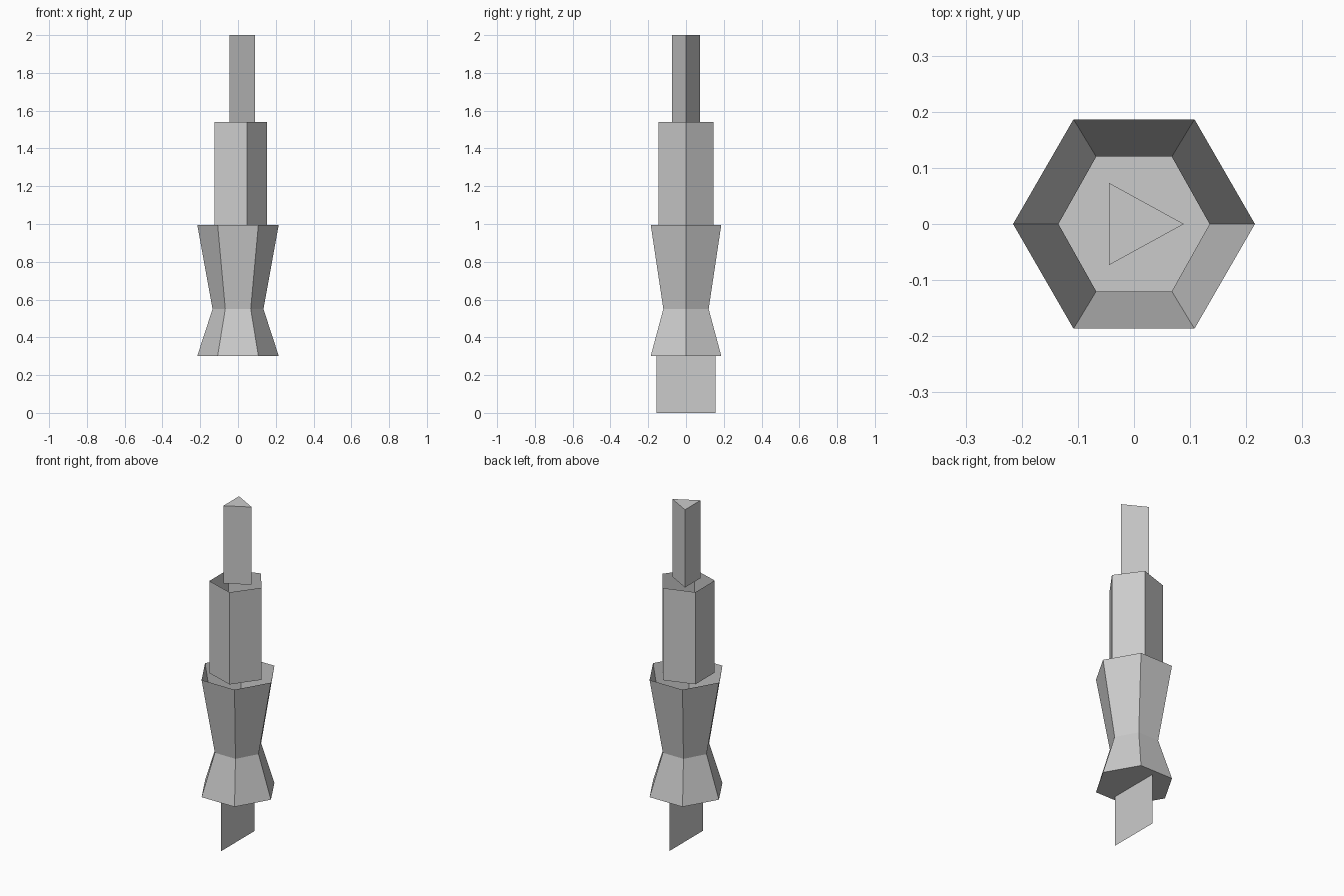
import bpy, bmesh
from math import cos, sin, tau

if "Cube" in bpy.data.objects:
    bpy.data.objects.remove(bpy.data.objects["Cube"])


def shell(name, sides, rings, cap_bottom=False, cap_top=False):
    """Stack of n-sided rings (z, x radius, y radius) skinned as a thin open shell."""
    bm = bmesh.new()
    loops = [[bm.verts.new((rx * cos(tau * i / sides), ry * sin(tau * i / sides), z))
              for i in range(sides)] for z, rx, ry in rings]
    for low, high in zip(loops, loops[1:]):
        for i in range(sides):
            j = (i + 1) % sides
            bm.faces.new((low[i], low[j], high[j], high[i]))
    if cap_bottom:
        bm.faces.new(loops[0][::-1])
    if cap_top:
        bm.faces.new(loops[-1])
    finish(name, bm)


def finish(name, bm):
    mesh = bpy.data.meshes.new(name)
    bm.to_mesh(mesh)
    bm.free()
    bpy.context.collection.objects.link(bpy.data.objects.new(name, mesh))


# flat blade at the foot, lying in the x = 0 plane
bm = bmesh.new()
bm.faces.new([bm.verts.new((0, y, z)) for y, z in
              ((-0.157, 0), (0.155, 0), (0.155, 0.302), (-0.157, 0.302))])
finish("base_blade", bm)

# waisted hexagonal cup, closed below and open above
shell("hex_cup", 6, [(0.302, 0.2155, 0.2155), (0.55, 0.1347, 0.1385),
                     (0.995, 0.2155, 0.2155)], cap_bottom=True)

# open five-sided sleeve
shell("pentagon_sleeve", 5, [(0.995, 0.154, 0.154), (1.54, 0.154, 0.154)])

# three-sided tip, closed on top
shell("triangle_tip", 3, [(1.54, 0.089, 0.0845), (2.0, 0.089, 0.0845)], cap_top=True)
